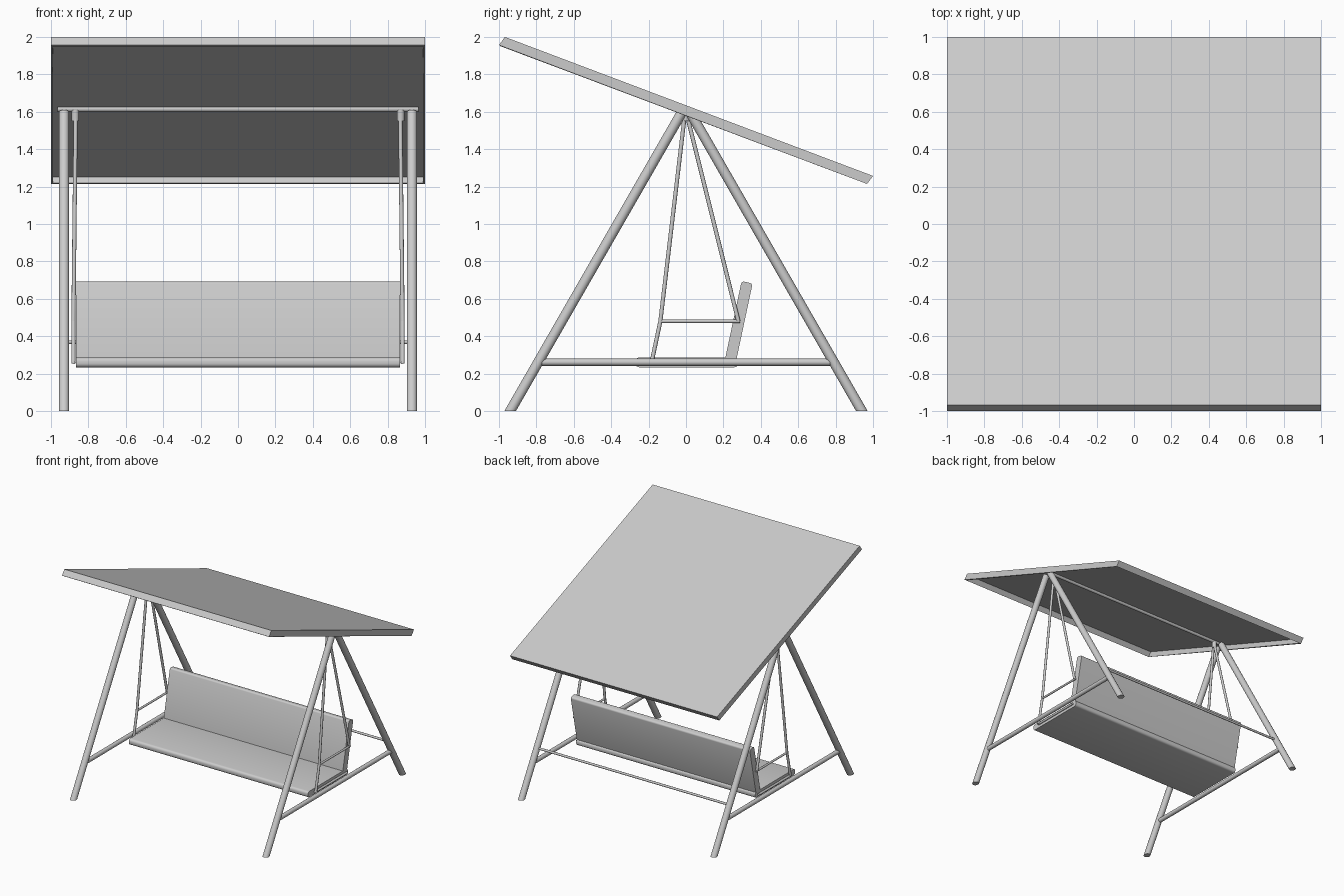
import bpy, bmesh, math
from mathutils import Vector, Matrix

if "Cube" in bpy.data.objects:
    bpy.data.objects.remove(bpy.data.objects["Cube"])


def finish(bm, name, smooth=True):
    bmesh.ops.recalc_face_normals(bm, faces=bm.faces)
    me = bpy.data.meshes.new(name)
    bm.to_mesh(me)
    bm.free()
    ob = bpy.data.objects.new(name, me)
    bpy.context.collection.objects.link(ob)
    if smooth:
        bpy.ops.object.select_all(action='DESELECT')
        bpy.context.view_layer.objects.active = ob
        ob.select_set(True)
        bpy.ops.object.shade_smooth_by_angle(angle=math.radians(35))
    return ob


def tube(name, a, b, r, sides=16, floor_cut=False):
    a, b = Vector(a), Vector(b)
    d = b - a
    bm = bmesh.new()
    mat = Matrix.Translation((a + b) / 2) @ d.to_track_quat('Z', 'Y').to_matrix().to_4x4()
    bmesh.ops.create_cone(bm, cap_ends=True, segments=sides, radius1=r, radius2=r,
                          depth=d.length, matrix=mat)
    if floor_cut:
        bmesh.ops.bisect_plane(bm, geom=bm.verts[:] + bm.edges[:] + bm.faces[:],
                               plane_co=(0, 0, 0), plane_no=(0, 0, 1), clear_inner=True)
        bmesh.ops.holes_fill(bm, edges=[e for e in bm.edges if e.is_boundary])
    return finish(bm, name)


def cushion(name, center, size, tilt=0.0, bevel=0.02):
    bm = bmesh.new()
    bmesh.ops.create_cube(bm, size=1)
    bmesh.ops.scale(bm, vec=size, verts=bm.verts)
    # round only the long edges so the ends stay flat
    long_edges = [e for e in bm.edges if abs(e.verts[0].co.x - e.verts[1].co.x) > 0.1]
    bmesh.ops.bevel(bm, geom=long_edges, offset=bevel, segments=4, profile=0.5, affect='EDGES')
    bmesh.ops.transform(bm, verts=bm.verts,
                        matrix=Matrix.Translation(center) @ Matrix.Rotation(tilt, 4, 'X'))
    return finish(bm, name)


# canopy: sloping sheet with a short skirt, open underneath
bm = bmesh.new()
top = [bm.verts.new(p) for p in ((-1, -0.968, 2.0), (1, -0.968, 2.0), (1, 1, 1.257), (-1, 1, 1.257))]
low = [bm.verts.new(p) for p in ((-1, -1, 1.957), (1, -1, 1.957), (1, 0.968, 1.214), (-1, 0.968, 1.214))]
bm.faces.new(top)
for i in range(4):
    j = (i + 1) % 4
    bm.faces.new((low[i], low[j], top[j], top[i]))
canopy = finish(bm, "canopy", smooth=False)
shell = canopy.modifiers.new("thickness", 'SOLIDIFY')
shell.thickness = 0.01
shell.offset = -1
shell.use_even_offset = True

# bars running across the width
tube("top_bar", (-0.965, 0, 1.614), (0.965, 0, 1.614), 0.014)
tube("rear_brace", (-0.93, 0.73, 0.368), (0.93, 0.73, 0.368), 0.01, 12)

# seat and backrest
cushion("seat", (0, 0.005, 0.26), (1.73, 0.55, 0.052))
cushion("backrest", (0, 0.282, 0.478), (1.73, 0.06, 0.43), tilt=math.radians(-12), bevel=0.015)

for side, s in (("left", -1), ("right", 1)):
    # A-frame with legs cut level at the floor
    x = s * 0.93
    for part, t in (("front", -1), ("rear", 1)):
        tube(f"{side}_{part}_leg", (x, t * 0.969, -0.05), (x, t * 0.022, 1.597), 0.027, 20, True)
    tube(f"{side}_lower_rail", (x, -0.785, 0.261), (x, 0.785, 0.261), 0.019)

    # pivot and hanging rods
    tube(f"{side}_pivot", (s * 0.87, 0, 1.55), (s * 0.87, 0, 1.61), 0.02)
    elbow = (s * 0.88, -0.137, 0.48)
    tube(f"{side}_front_hanger", (s * 0.868, -0.008, 1.57), elbow, 0.011, 12)
    tube(f"{side}_arm_post", elbow, (s * 0.88, -0.185, 0.255), 0.011, 12)
    tube(f"{side}_rear_hanger", (s * 0.868, 0.008, 1.57), (s * 0.88, 0.28, 0.48), 0.011, 12)
    tube(f"{side}_armrest", (s * 0.88, -0.14, 0.48), (s * 0.88, 0.29, 0.48), 0.009, 12)
    tube(f"{side}_seat_rail", (s * 0.877, -0.19, 0.26), (s * 0.877, 0.25, 0.26), 0.01, 12)
